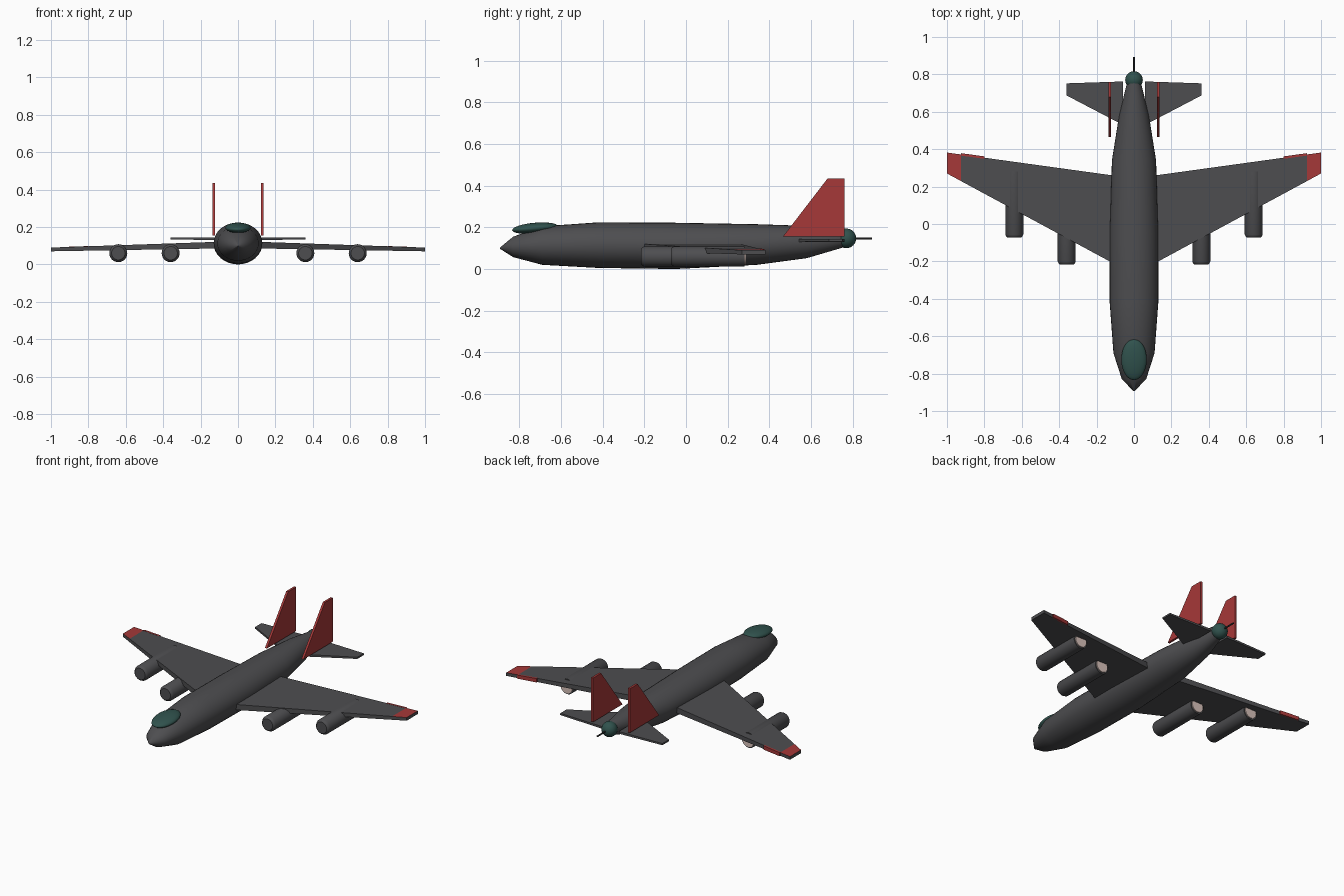
import bpy, bmesh, math
from mathutils import Matrix, Vector

cube = bpy.data.objects.get("Cube")
if cube:
    bpy.data.objects.remove(cube, do_unlink=True)


def material(name, rgb):
    m = bpy.data.materials.new(name)
    m.use_nodes = True
    m.diffuse_color = (*rgb, 1)
    m.node_tree.nodes["Principled BSDF"].inputs["Base Color"].default_value = (*rgb, 1)
    return m


GREY = material("dark grey paint", (0.075, 0.075, 0.08))
RED = material("red trim", (0.38, 0.04, 0.04))
GREEN = material("green glass", (0.03, 0.085, 0.075))
PALE = material("pale exhaust", (0.7, 0.55, 0.5))
BLACK = material("black metal", (0.02, 0.02, 0.02))


def finish(bm, name, mats, smooth=None):
    bmesh.ops.recalc_face_normals(bm, faces=bm.faces)
    mesh = bpy.data.meshes.new(name)
    bm.to_mesh(mesh)
    bm.free()
    for m in mats:
        mesh.materials.append(m)
    ob = bpy.data.objects.new(name, mesh)
    bpy.context.collection.objects.link(ob)
    if smooth:
        bpy.ops.object.select_all(action="DESELECT")
        ob.select_set(True)
        bpy.context.view_layer.objects.active = ob
        bpy.ops.object.shade_smooth_by_angle(angle=math.radians(smooth))
    return ob


def loft(rings):
    """Skin a list of equal-sized point rings and cap both ends."""
    bm = bmesh.new()
    rows = [[bm.verts.new(p) for p in ring] for ring in rings]
    n = len(rows[0])
    for a, b in zip(rows, rows[1:]):
        for i in range(n):
            j = (i + 1) % n
            bm.faces.new((a[i], a[j], b[j], b[i]))
    bm.faces.new(rows[0])
    bm.faces.new(rows[-1])
    return bm


def ellipse(x, y, z, rx, rz, n=32):
    return [(x + rx * math.cos(t), y, z + rz * math.sin(t))
            for t in (2 * math.pi * i / n for i in range(n))]


def section(x, front, back, low, high):
    return [(x, front, low), (x, back, low), (x, back, high), (x, front, high)]


def ball(name, centre, radii, mat, tilt=0):
    bm = bmesh.new()
    bmesh.ops.create_uvsphere(bm, u_segments=32, v_segments=16, radius=1)
    bm.transform(Matrix.Translation(centre) @ Matrix.Rotation(tilt, 4, "X")
                 @ Matrix.Diagonal((*radii, 1)))
    finish(bm, name, [mat], 60)


# Fuselage: y, half width, bottom, top
stations = [(-0.893, 0.003, 0.097, 0.103), (-0.83, 0.065, 0.057, 0.155),
            (-0.69, 0.11, 0.02, 0.205), (-0.42, 0.13, 0.005, 0.224),
            (-0.05, 0.13, 0, 0.222), (0.34, 0.118, 0.02, 0.215),
            (0.58, 0.08, 0.052, 0.207), (0.76, 0.036, 0.105, 0.19)]
finish(loft([ellipse(0, y, (lo + hi) / 2, w, (hi - lo) / 2)
             for y, w, lo, hi in stations]), "fuselage", [GREY], 50)

# Canopy, tail turret and its gun
ball("canopy", (0, -0.725, 0.196), (0.068, 0.11, 0.026), GREEN, math.radians(5))
ball("tail_turret", (0, 0.77, 0.147), (0.047, 0.047, 0.047), GREEN)
finish(loft([ellipse(0, y, 0.147, 0.005, 0.005, 12) for y in (0.78, 0.893)]),
       "tail_gun", [BLACK], 40)


def wing_station(x):
    t = (x - 0.13) / 0.87
    return (-0.2 + 0.47 * t, 0.262 + 0.12 * t, 0.085 - 0.015 * t, 0.12 - 0.03 * t)


for side, s in (("left", 1), ("right", -1)):
    # Wing, with the upper face of its tip in red
    bm = loft([section(s * x, *wing_station(x)) for x in (0.06, 0.925, 1)])
    bm.normal_update()
    for f in bm.faces:
        c = f.calc_center_median()
        if 0.93 < abs(c.x) < 0.99 and abs(f.normal.z) > 0.9 and c.z > 0.08:
            f.material_index = 1
    finish(bm, side + "_wing", [GREY, RED])

    # Red strip on the trailing edge
    strip = []
    for x in (0.8, 0.925):
        front, back, low, high = wing_station(x)
        strip.append(section(s * x, back - 0.006, back + 0.007, low, high + 0.001))
    finish(loft(strip), side + "_aileron", [RED])

    # Tailplane
    finish(loft([section(s * 0.06, 0.53, 0.762, 0.13, 0.144),
                 section(s * 0.36, 0.687, 0.752, 0.133, 0.144)]),
           side + "_tailplane", [GREY])

    # Tail fin
    outline = [(0.465, 0.155), (0.76, 0.155), (0.76, 0.435), (0.68, 0.435)]
    finish(loft([[(s * x, y, z) for y, z in outline] for x in (0.122, 0.136)]),
           side + "_fin", [RED])

    # Engine pods with rounded intakes and pale exhausts
    for label, x, y in (("inner", 0.36, -0.217), ("outer", 0.64, -0.073)):
        profile = [(0, 0.036), (0.006, 0.043), (0.016, 0.048), (0.355, 0.048)]
        finish(loft([ellipse(s * x, y + d, 0.06, r, r) for d, r in profile]),
               f"{side}_{label}_engine", [GREY], 40)
        finish(loft([ellipse(s * x, y + d, 0.06, 0.04, 0.04) for d in (0.353, 0.361)]),
               f"{side}_{label}_exhaust", [PALE], 40)
